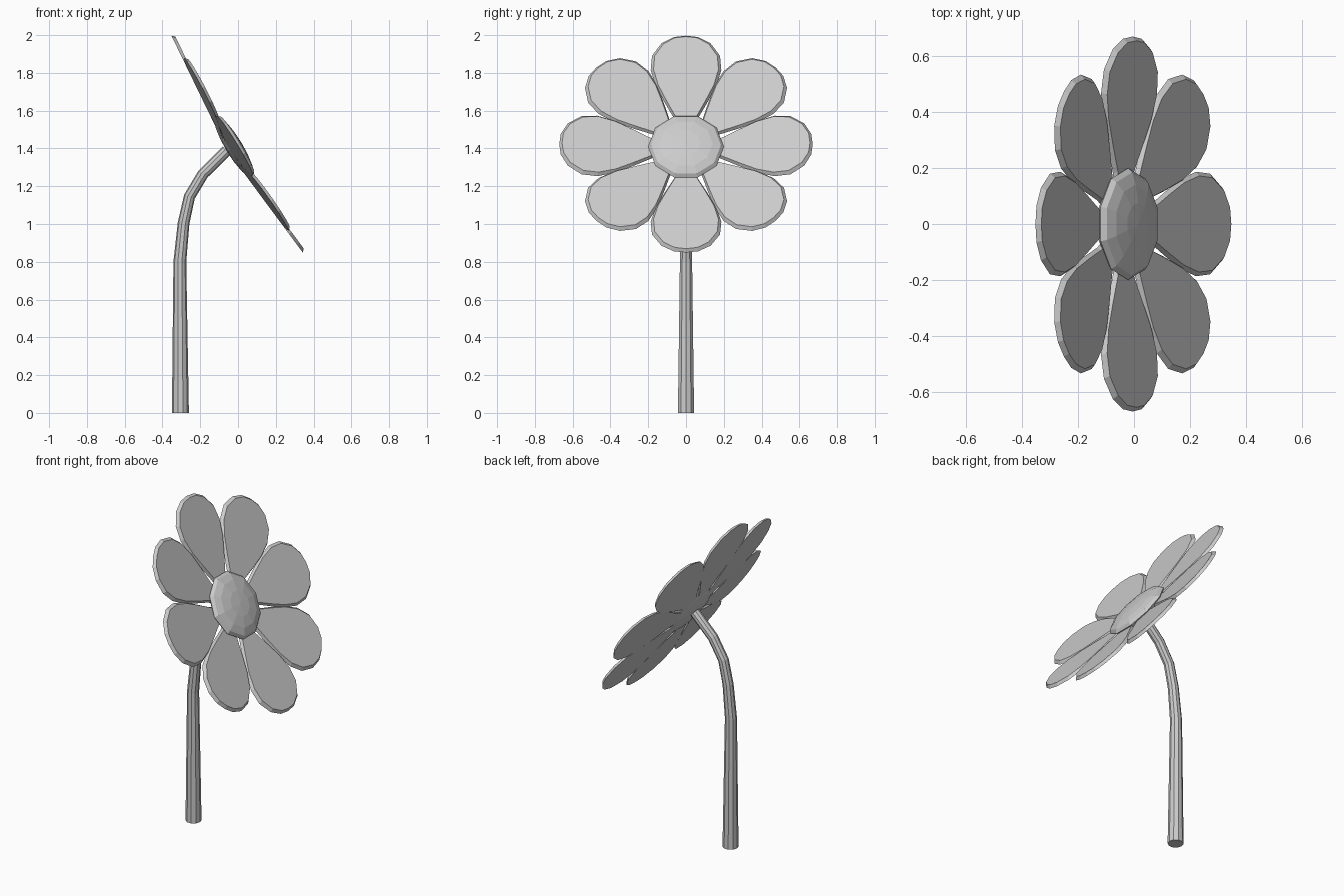
import bpy, bmesh, math
from mathutils import Matrix, Vector

if "Cube" in bpy.data.objects:
    bpy.data.objects.remove(bpy.data.objects["Cube"])

TILT = math.radians(58.8)
U = Vector((-math.cos(TILT), 0, math.sin(TILT)))   # "up" across the flower face
S = Vector((0, 1, 0))                              # sideways
N = S.cross(U)                                     # facing direction


def frame(origin):
    m = Matrix((S, U, N)).transposed().to_4x4()
    m.translation = origin
    return m


def finish(name, bm, smooth=False):
    bmesh.ops.recalc_face_normals(bm, faces=bm.faces)
    me = bpy.data.meshes.new(name)
    bm.to_mesh(me)
    bm.free()
    ob = bpy.data.objects.new(name, me)
    bpy.context.collection.objects.link(ob)
    for p in me.polygons:
        p.use_smooth = smooth
    return ob


# Petals: flat blades with a chamfered rim, set in a shallow cone
rim_centre = Vector((0.0025, 0, 1.4275))
head = frame(rim_centre - N * 0.063)
half = [(0.02, 0.04), (0.06, 0.18), (0.113, 0.28), (0.16, 0.375), (0.187, 0.47),
        (0.18, 0.555), (0.13, 0.628), (0.065, 0.665)]
outline = half + [(0, 0.673)] + [(-x, y) for x, y in reversed(half)]
for i in range(8):
    m = head @ Matrix.Rotation(i * math.pi / 4, 4, 'Z') @ Matrix.Rotation(math.radians(5.3), 4, 'X')
    bm = bmesh.new()
    back = [bm.verts.new(m @ Vector((x, y, -0.008))) for x, y in outline]
    front = [bm.verts.new(m @ Vector((x * 0.92, 0.38 + (y - 0.38) * 0.955, 0.009))) for x, y in outline]
    bm.faces.new(back)
    bm.faces.new(front)
    n = len(outline)
    for j in range(n):
        k = (j + 1) % n
        bm.faces.new((back[j], back[k], front[k], front[j]))
    finish(f"petal_{i + 1}", bm)

# Flower centre: flattened ten-sided dome
bm = bmesh.new()
bmesh.ops.create_uvsphere(bm, u_segments=10, v_segments=8, radius=1,
    matrix=frame(Vector((-0.021, 0, 1.409)))
    @ Matrix.Diagonal((0.2, 0.2, 0.045, 1)) @ Matrix.Rotation(math.pi / 2, 4, 'Z'))
finish("flower_centre", bm)

# Stem: tapering tube along a bent path (x, z, radius)
path = [(-0.305, 0, 0.045), (-0.308, 0.8, 0.034), (-0.288, 1.005, 0.031),
        (-0.257, 1.145, 0.03), (-0.185, 1.265, 0.03), (-0.06, 1.388, 0.03)]
SIDES = 10
bm = bmesh.new()
rings = []
for i, (x, z, r) in enumerate(path):
    a, b = path[max(i - 1, 0)], path[min(i + 1, len(path) - 1)]
    t = Vector((b[0] - a[0], 0, b[1] - a[1])).normalized()
    if i == 0:
        t = Vector((0, 0, 1))
    side = S.cross(t)
    rings.append([bm.verts.new(Vector((x, 0, z)) + r * (math.cos(w) * side + math.sin(w) * S))
                  for w in (2 * math.pi * k / SIDES for k in range(SIDES))])
for lo, hi in zip(rings, rings[1:]):
    for k in range(SIDES):
        q = (k + 1) % SIDES
        bm.faces.new((lo[k], lo[q], hi[q], hi[k]))
bm.faces.new(rings[0])
bm.faces.new(rings[-1])
finish("stem", bm)
